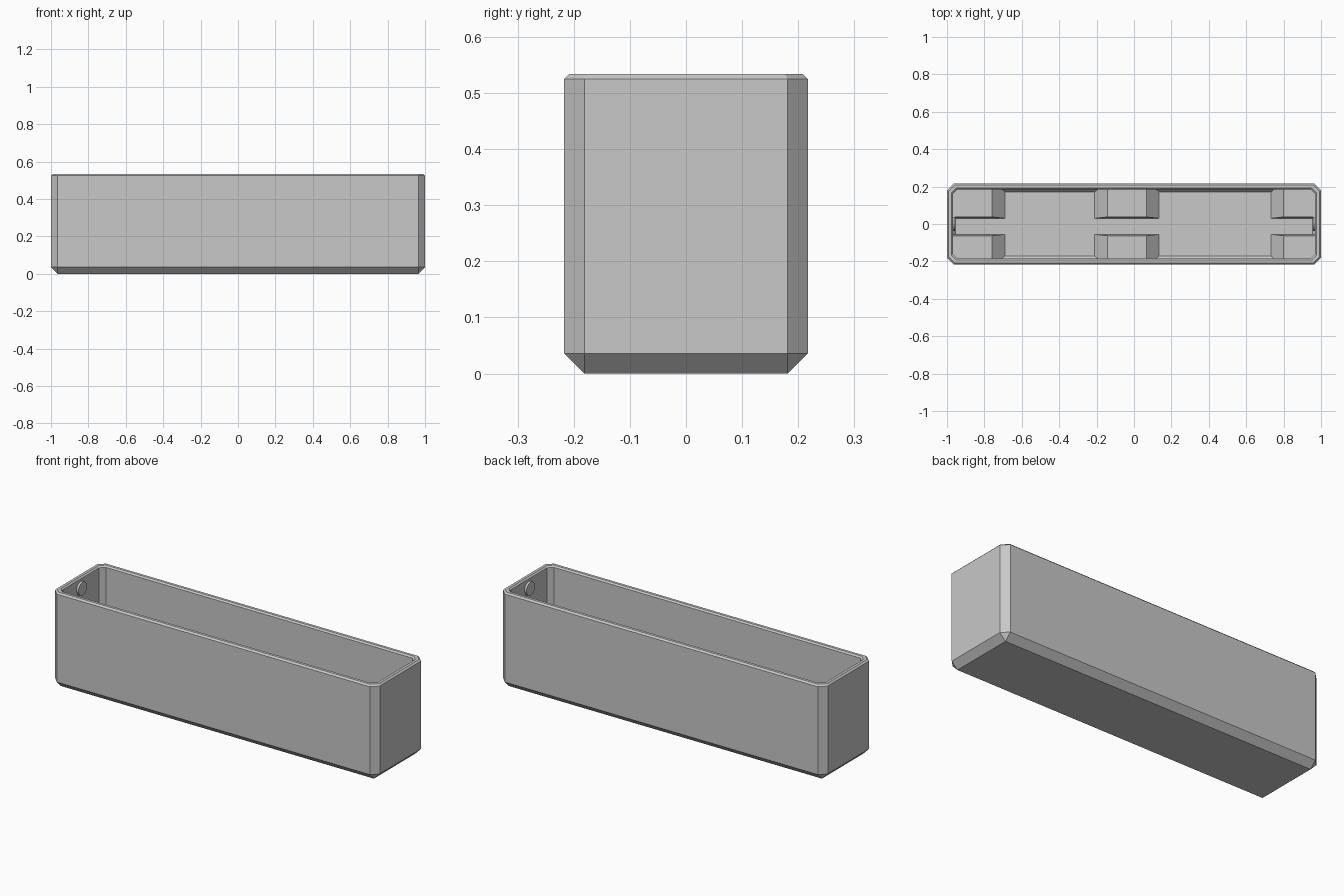
import bpy, bmesh, math
from mathutils import Matrix

if "Cube" in bpy.data.objects:
    bpy.data.objects.remove(bpy.data.objects["Cube"])

grey = bpy.data.materials.new("light grey")
grey.diffuse_color = (0.58, 0.58, 0.58, 1)
grey.use_nodes = True
grey.node_tree.nodes["Principled BSDF"].inputs["Base Color"].default_value = grey.diffuse_color


def finish(bm, name):
    bmesh.ops.remove_doubles(bm, verts=bm.verts, dist=1e-5)
    bmesh.ops.recalc_face_normals(bm, faces=bm.faces)
    me = bpy.data.meshes.new(name)
    bm.to_mesh(me)
    bm.free()
    me.materials.append(grey)
    ob = bpy.data.objects.new(name, me)
    bpy.context.collection.objects.link(ob)
    return ob


def ring(bm, hx, hy, c, z):
    """Rectangle with chamfered corners."""
    pts = [(hx - c, -hy), (hx, -hy + c), (hx, hy - c), (hx - c, hy),
           (-hx + c, hy), (-hx, hy - c), (-hx, -hy + c), (-hx + c, -hy)]
    return [bm.verts.new((x, y, z)) for x, y in pts]


# Open tray: one skin running up the outside, over the rim and down to the floor
bm = bmesh.new()
sections = [(0.964, 0.181, 0.000001, 0), (1, 0.217, 0.036, 0.036),
            (1, 0.217, 0.036, 0.525), (0.991, 0.208, 0.032, 0.534),
            (0.976, 0.193, 0.027, 0.534), (0.968, 0.185, 0.024, 0.526),
            (0.968, 0.185, 0.024, 0.052), (0.954, 0.171, 0.02, 0.036)]
rings = [ring(bm, *s) for s in sections]
for a, b in zip(rings, rings[1:]):
    for i in range(8):
        j = (i + 1) % 8
        bm.faces.new((a[i], a[j], b[j], b[i]))
bm.faces.new(rings[0])
bm.faces.new(rings[-1])
finish(bm, "tray")


# Raised floor supports with sloped ends, on both sides of a central channel
def support(name, x0, x1, slope0, slope1, wall_y, channel_y):
    bm = bmesh.new()
    low, foot, top = 0.03, 0.036, 0.104
    profile = [(x0, low), (x0, foot), (x0 + slope0, top),
               (x1 - slope1, top), (x1, foot), (x1, low)]
    lean = math.copysign(0.008, wall_y - channel_y)
    near = [bm.verts.new((x, channel_y + (lean if z == top else 0), z)) for x, z in profile]
    far = [bm.verts.new((x, wall_y, z)) for x, z in profile]
    for i in range(6):
        j = (i + 1) % 6
        bm.faces.new((near[i], near[j], far[j], far[i]))
    bm.faces.new(near)
    bm.faces.new(far)
    finish(bm, name)


for side, wall_y, channel_y in (("front", -0.19, -0.055), ("back", 0.19, 0.03)):
    support(side + "_left_support", -0.975, -0.69, 0, 0.068, wall_y, channel_y)
    support(side + "_middle_support", -0.21, 0.135, 0.068, 0.068, wall_y, channel_y)
    support(side + "_right_support", 0.732, 0.975, 0.068, 0, wall_y, channel_y)

# Round catch on each inner end wall
for name, s in (("left_catch", -1), ("right_catch", 1)):
    bm = bmesh.new()
    bmesh.ops.create_cone(bm, cap_ends=True, segments=32, radius1=0.037,
                          radius2=0.037, depth=0.02,
                          matrix=Matrix.Translation((s * 0.966, 0, 0.475))
                          @ Matrix.Rotation(math.pi / 2, 4, 'Y'))
    ob = finish(bm, name)
    bpy.context.view_layer.objects.active = ob
    ob.select_set(True)
    bpy.ops.object.shade_smooth_by_angle(angle=math.radians(30))
    ob.select_set(False)
